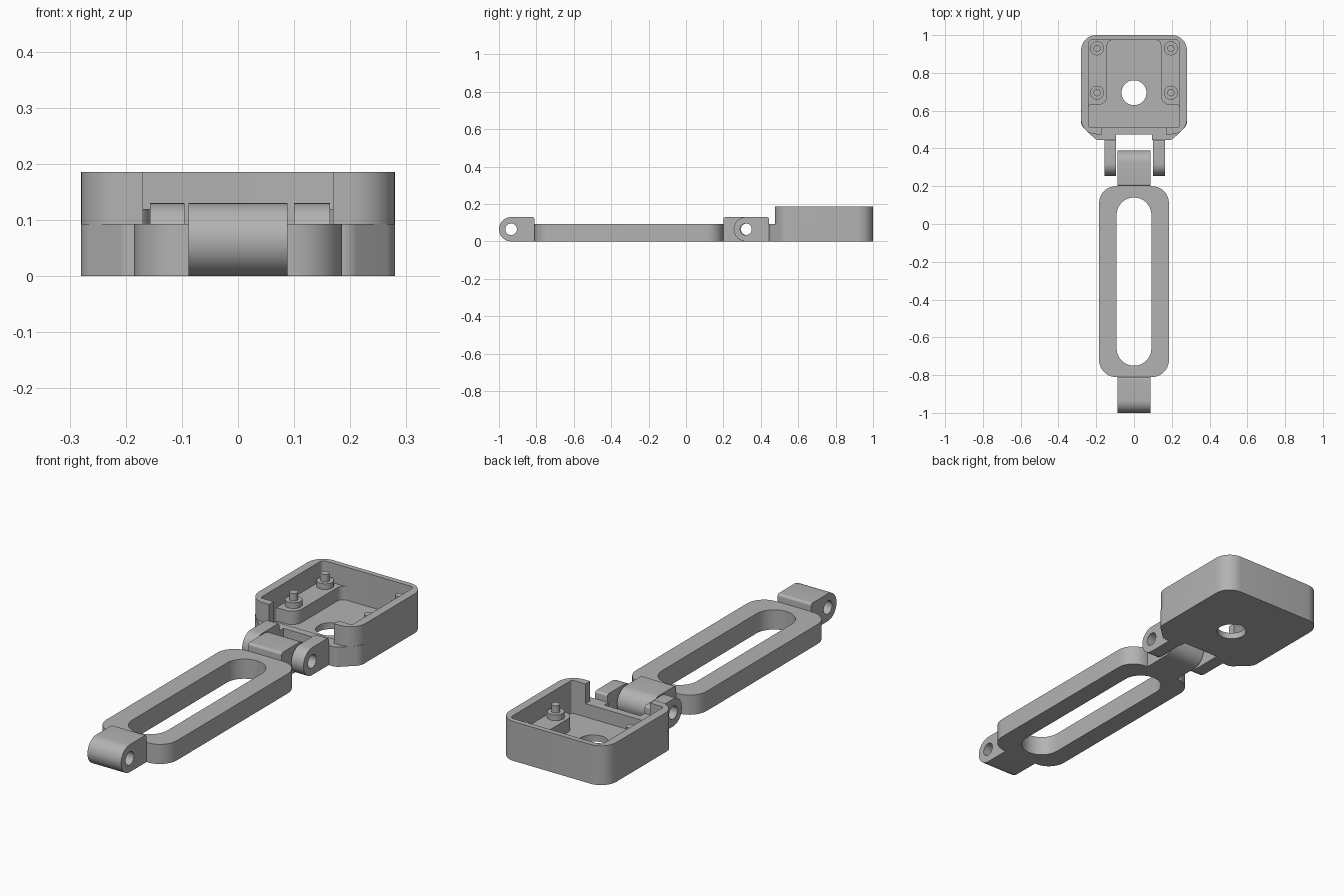
import bpy, bmesh, math
from mathutils import Vector

if "Cube" in bpy.data.objects:
    bpy.data.objects.remove(bpy.data.objects["Cube"], do_unlink=True)

grey = bpy.data.materials.new("plain_grey")
grey.use_nodes = True
colour = (0.45, 0.45, 0.45, 1)
grey.diffuse_color = colour
grey.node_tree.nodes["Principled BSDF"].inputs["Base Color"].default_value = colour
parts = []


def circle(cx, cy, r, n=40):
    return [(cx + r * math.cos(2 * math.pi * i / n), cy + r * math.sin(2 * math.pi * i / n))
            for i in range(n)]


def rounded(corners, n=10):
    """Outline from (x, y, radius) corners, each one filleted."""
    out = []
    for i, (x, y, r) in enumerate(corners):
        p = Vector((x, y))
        if r == 0:
            out.append((x, y))
            continue
        a = (Vector(corners[i - 1][:2]) - p).normalized()
        b = (Vector(corners[(i + 1) % len(corners)][:2]) - p).normalized()
        half = a.angle(b) / 2
        centre = p + (a + b).normalized() * r / math.sin(half)
        start = p + a * r / math.tan(half) - centre
        end = p + b * r / math.tan(half) - centre
        a0 = math.atan2(start.y, start.x)
        turn = math.atan2(end.y, end.x) - a0
        turn = (turn + math.pi) % (2 * math.pi) - math.pi
        out += [(centre.x + r * math.cos(a0 + turn * k / n),
                 centre.y + r * math.sin(a0 + turn * k / n)) for k in range(n + 1)]
    return out


def box_outline(x, y0, y1, r):
    return rounded([(-x, y0, r), (x, y0, r), (x, y1, r), (-x, y1, r)])


def mirrored(half):
    """Close a left-right symmetric outline from its right half."""
    return half + [(-x, y, r) for x, y, r in reversed(half)]


def prism(name, outlines, low, high, along_x=False):
    """Extrude outlines (later ones are holes) along z, or y-z outlines along x."""
    curve = bpy.data.curves.new(name, "CURVE")
    curve.dimensions = "2D"
    curve.fill_mode = "BOTH"
    curve.extrude = (high - low) / 2
    for pts in outlines:
        spline = curve.splines.new("POLY")
        spline.points.add(len(pts) - 1)
        for sp, (x, y) in zip(spline.points, pts):
            sp.co = (x, y, 0, 1)
        spline.use_cyclic_u = True
    temp = bpy.data.objects.new(name + "_outline", curve)
    bpy.context.collection.objects.link(temp)
    graph = bpy.context.evaluated_depsgraph_get()
    mesh = bpy.data.meshes.new_from_object(temp.evaluated_get(graph))
    bpy.data.objects.remove(temp, do_unlink=True)
    bm = bmesh.new()
    bm.from_mesh(mesh)
    bmesh.ops.remove_doubles(bm, verts=bm.verts, dist=0.00005)
    bmesh.ops.recalc_face_normals(bm, faces=bm.faces)
    bm.to_mesh(mesh)
    bm.free()
    mesh.materials.clear()
    mesh.materials.append(grey)
    obj = bpy.data.objects.new(name, mesh)
    bpy.context.collection.objects.link(obj)
    mid = (low + high) / 2
    if along_x:
        obj.rotation_euler = (math.pi / 2, 0, math.pi / 2)
        obj.location.x = mid
    else:
        obj.location.z = mid
    parts.append(obj)


def knuckle(name, tip, root, x0, x1):
    """Hinge barrel: rounded at the tip, square at the root, drilled through."""
    r = 0.065
    axis = tip + math.copysign(r, root - tip)
    profile = rounded([(tip, 0, r * 0.999), (tip, 2 * r, r * 0.999),
                       (root, 2 * r, 0.012), (root, 0, 0)])
    prism(name, [profile, circle(axis, r, 0.031)], x0, x1, True)


STEP, TOP, FLOOR = 0.093, 0.186, 0.03

# Slotted arm with a hinge barrel at each end
prism("slotted_arm", [box_outline(0.185, -0.81, 0.2, 0.09),
                      box_outline(0.092, -0.75, 0.14, 0.0915)], 0, STEP)
knuckle("front_knuckle", -1.0, -0.81, -0.088, 0.088)
knuckle("rear_knuckle", 0.39, 0.2, -0.088, 0.088)

# Hinge ears on the housing
knuckle("right_ear", 0.255, 0.445, -0.157, -0.095)
knuckle("left_ear", 0.255, 0.445, 0.1, 0.164)

# Housing: drilled floor, lower wall with ledges, upper wall open at the front
base = rounded(mirrored([(0.095, 0.475, 0), (0.095, 0.445, 0), (0.2, 0.445, 0.04),
                         (0.28, 0.52, 0.05), (0.28, 1, 0.08)]))
pocket = rounded(mirrored([(0.24, 0.51, 0.01), (0.24, 0.63, 0.01),
                           (0.142, 0.63, 0.05), (0.142, 0.975, 0.03)]))
prism("housing_floor", [base, circle(0, 0.695, 0.066)], 0, FLOOR)
prism("housing_lower_wall", [base, pocket], FLOOR, STEP)
upper = rounded(mirrored([(0.24, 0.975, 0.02), (0.24, 0.51, 0.01), (0.169, 0.51, 0),
                          (0.169, 0.475, 0), (0.28, 0.475, 0.08), (0.28, 1, 0.08)]))
prism("housing_upper_wall", [upper], STEP, TOP)

# Standoffs with locating pins on the ledges
for side, x in (("right", -0.195), ("left", 0.195)):
    for place, y in (("front", 0.695), ("back", 0.93)):
        prism(f"{side}_{place}_standoff", [circle(x, y, 0.037)], STEP, 0.12)
        prism(f"{side}_{place}_pin", [circle(x, y, 0.019, 24)], 0.12, 0.155)

bpy.ops.object.select_all(action="DESELECT")
for obj in parts:
    obj.select_set(True)
bpy.context.view_layer.objects.active = parts[0]
bpy.ops.object.shade_smooth_by_angle(angle=math.radians(30))
